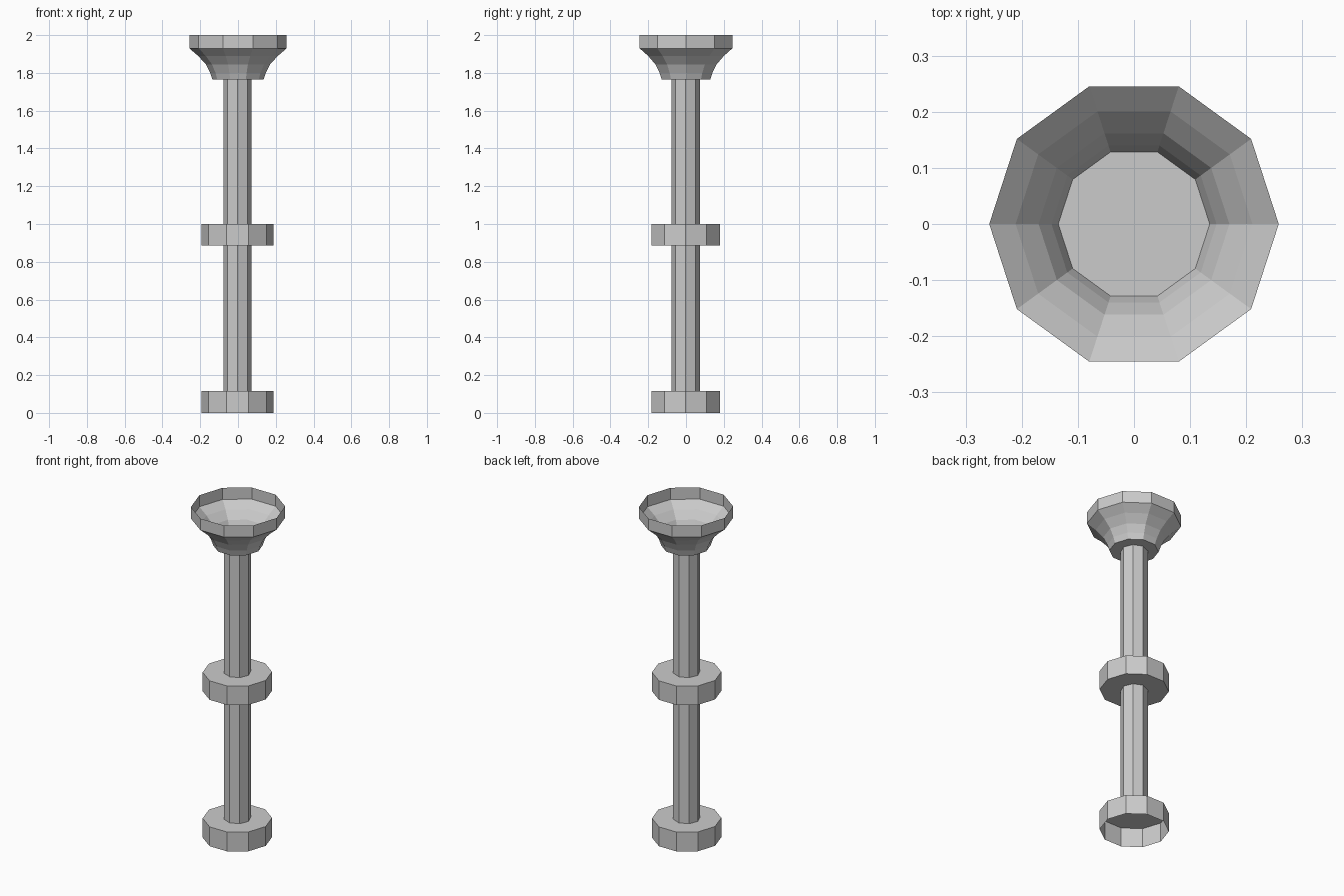
import bpy, bmesh, math

cube = bpy.data.objects.get("Cube")
if cube:
    bpy.data.objects.remove(cube, do_unlink=True)

# Plain grey used on every part
grey = bpy.data.materials.new("plain grey")
grey.use_nodes = True
GREY = (0.6, 0.6, 0.6, 1)
grey.diffuse_color = GREY
grey.node_tree.nodes["Principled BSDF"].inputs["Base Color"].default_value = GREY


def turned(name, profile, sides, centre, cap_bottom=True, cap_top=True):
    """Loft regular polygons through (radius, z) pairs, listed bottom to top."""
    bm = bmesh.new()
    rings = []
    for r, z in profile:
        angles = [math.tau * i / sides for i in range(sides)]
        rings.append([bm.verts.new((centre[0] + r * math.cos(a),
                                    centre[1] + r * math.sin(a), z)) for a in angles])
    for low, high in zip(rings, rings[1:]):
        for i in range(sides):
            j = (i + 1) % sides
            bm.faces.new((low[i], low[j], high[j], high[i]))
    if cap_bottom:
        bm.faces.new(rings[0][::-1])
    if cap_top:
        bm.faces.new(rings[-1])
    mesh = bpy.data.meshes.new(name)
    bm.to_mesh(mesh)
    bm.free()
    mesh.materials.append(grey)
    obj = bpy.data.objects.new(name, mesh)
    bpy.context.collection.objects.link(obj)
    return obj


AXIS = (-0.003, -0.002)

# Hollow foot, open underneath
turned("foot", [(0.19, 0), (0.19, 0.117)], 10, AXIS, cap_bottom=False)

# Slim eight-sided shaft
turned("shaft", [(0.075, 0.117), (0.075, 1.765)], 8, AXIS)

# Solid collar halfway up
turned("collar", [(0.19, 0.885), (0.19, 1.0)], 10, AXIS)

# Thin flared bowl, open at the top
bowl = [(0.135, 1.765), (0.147, 1.8), (0.17, 1.845),
        (0.211, 1.89), (0.258, 1.93), (0.258, 2.0)]
turned("bowl", bowl, 10, (0, 0), cap_top=False)
